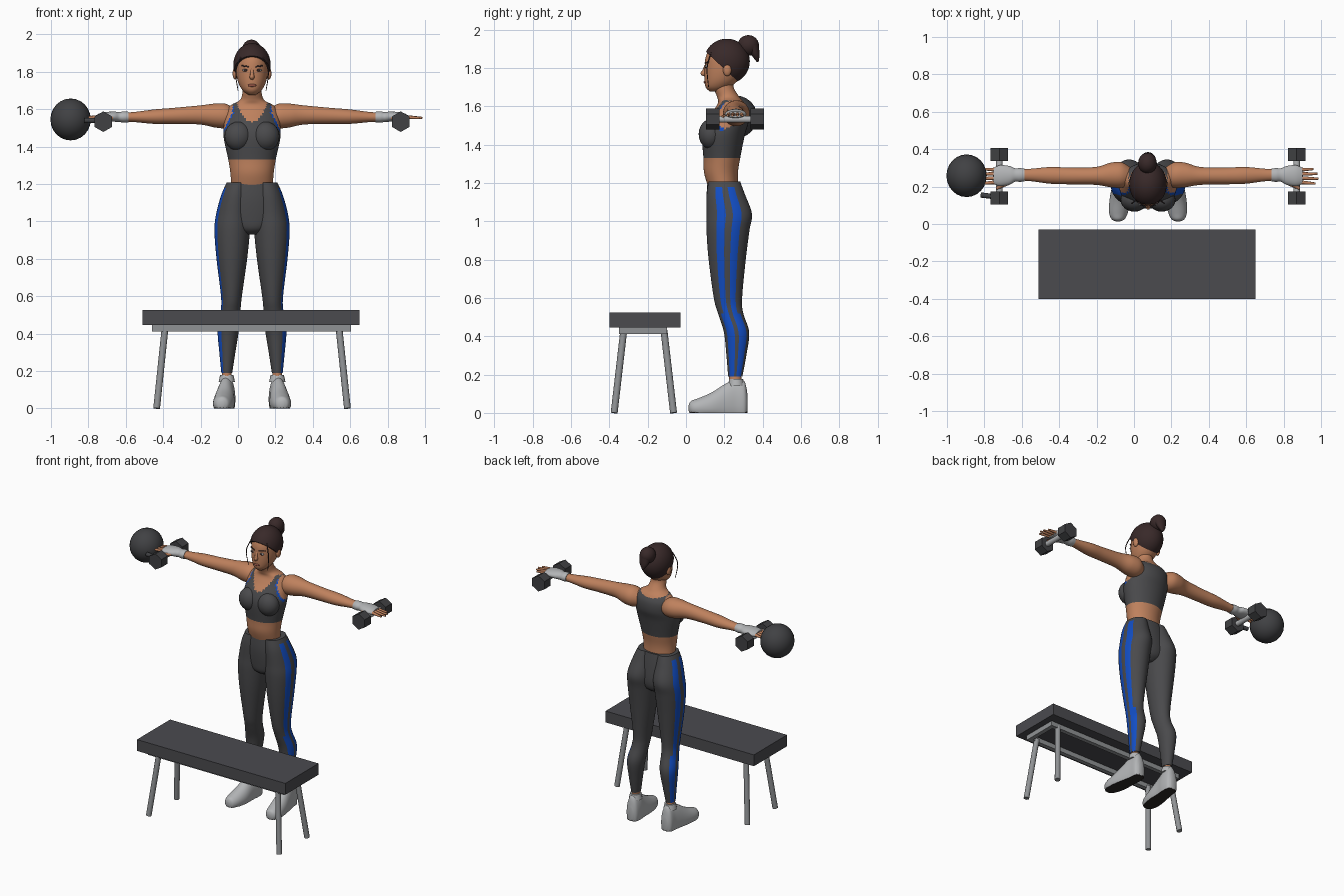
import bpy, bmesh, math
from mathutils import Vector, Matrix

if "Cube" in bpy.data.objects:
    bpy.data.objects.remove(bpy.data.objects["Cube"])

MID = 0.075  # the figure's own centre line in x


def material(name, r, g, b):
    m = bpy.data.materials.new(name)
    m.use_nodes = True
    m.diffuse_color = (r, g, b, 1)
    m.node_tree.nodes["Principled BSDF"].inputs["Base Color"].default_value = (r, g, b, 1)
    return m


SKIN = material("skin", .52, .22, .11)
HAIR = material("dark hair", .04, .022, .022)
FABRIC = material("charcoal fabric", .068, .068, .072)
BLUE = material("blue stripe", .006, .075, .55)
PALE = material("pale grey", .45, .46, .47)
PADDING = material("bench padding", .07, .07, .078)
IRON = material("dark iron", .052, .053, .057)
STEEL = material("steel", .28, .29, .3)
SOLE = material("dark sole", .025, .02, .019)
LIPS = material("lips", .3, .09, .06)


def finish(name, bm, mats, smooth=True):
    bmesh.ops.recalc_face_normals(bm, faces=bm.faces[:])
    me = bpy.data.meshes.new(name)
    bm.to_mesh(me)
    bm.free()
    for m in mats:
        me.materials.append(m)
    ob = bpy.data.objects.new(name, me)
    bpy.context.collection.objects.link(ob)
    if smooth:
        bpy.ops.object.select_all(action='DESELECT')
        ob.select_set(True)
        bpy.context.view_layer.objects.active = ob
        bpy.ops.object.shade_smooth_by_angle(angle=math.radians(45))
    return ob


def spline(rows, k):
    """Smooth in-between rows through the given ones."""
    pts = [rows[0]] + list(rows) + [rows[-1]]
    out = []
    for a, b, c, d in zip(pts, pts[1:], pts[2:], pts[3:]):
        for j in range(k):
            t = j / k
            out.append([q + t * (r - p + t * (2*p - 5*q + 4*r - s + t * (3*(q - r) + s - p))) / 2
                        for p, q, r, s in zip(a, b, c, d)])
    return out + [list(rows[-1])]


def loft(name, axis, rows, mats, side=1, n=32, k=5, paint=None):
    """Oval sections along an axis; a row is position, two centres, two radii.
    x offsets are measured from the centre line, angle zero faces outward."""
    bm = bmesh.new()
    rings = []
    for t, u, v, ru, rv in spline(rows, k):
        ring = []
        for i in range(n):
            a = math.tau * (i + .5) / n
            p, q = u + ru * math.cos(a), v + rv * math.sin(a)
            x, y, z = {'z': (p, q, t), 'x': (t, p, q), 'y': (p, t, q)}[axis]
            ring.append(bm.verts.new((MID + side * x, y, max(z, 0))))
        rings.append(ring)
    for lo, hi in zip(rings, rings[1:]):
        for i in range(n):
            j = (i + 1) % n
            f = bm.faces.new((lo[i], lo[j], hi[j], hi[i]))
            if paint:
                angle = (i + 1) * 360 / n
                f.material_index = paint(f.calc_center_median(), min(angle, 360 - angle))
    bm.faces.new(rings[0])
    bm.faces.new(rings[-1])
    return finish(name, bm, mats)


def ellipsoid(name, loc, radii, mat, seg=24, smooth=True):
    bm = bmesh.new()
    bmesh.ops.create_uvsphere(bm, u_segments=seg, v_segments=seg // 2, radius=1,
                              matrix=Matrix.Translation(loc) @ Matrix.Diagonal((*radii, 1)))
    return finish(name, bm, [mat], smooth)


def box(name, x, y, z, mat):
    bm = bmesh.new()
    mid = [(a + b) / 2 for a, b in (x, y, z)]
    size = [b - a for a, b in (x, y, z)]
    bmesh.ops.create_cube(bm, size=1, matrix=Matrix.Translation(mid) @ Matrix.Diagonal((*size, 1)))
    return finish(name, bm, [mat], False)


def rod(name, a, b, r, mat, sides=16, tip=None):
    a, b = Vector(a), Vector(b)
    d = b - a
    bm = bmesh.new()
    bmesh.ops.create_cone(bm, cap_ends=True, segments=sides, radius1=r, radius2=tip or r, depth=d.length,
                          matrix=Matrix.Translation((a + b) / 2) @ d.to_track_quat('Z', 'Y').to_matrix().to_4x4())
    return finish(name, bm, [mat])


# Bench: pad, hollow rail frame and splayed legs
box("bench_pad", (-.51, .65), (-.4, -.03), (.445, .525), PADDING)
for y in (-.35, -.13):
    box("bench_long_rail", (-.46, .605), (y, y + .03), (.412, .445), STEEL)
for x in (-.46, .575):
    box("bench_end_rail", (x, x + .03), (-.32, -.13), (.412, .445), STEEL)
for s in (-1, 1):
    for e in (-1, 1):
        rod("bench_leg", (.075 + s * .51, -.22 + e * .155, 0),
            (.075 + s * .465, -.22 + e * .105, .43), .018, STEEL)


# Torso with a cropped top painted on
def top_paint(c, angle):
    d = abs(c.x - MID)
    if c.z < 1.33 or c.z > 1.635:
        return 0
    neckline = 1.53 + 15 * d * d if c.y < .22 else 1.61 + 2 * d * d
    if c.z > neckline:
        return 0
    armhole = .105 + max(0, 1.58 - c.z) * .5
    if c.z > 1.47 and d > armhole:
        return 0
    return 2 if c.z > 1.43 and c.y < .2 and d > armhole - .008 else 1


loft("torso", 'z', [(1.16, 0, .198, .11, .075), (1.25, 0, .183, .115, .088), (1.33, 0, .187, .127, .096),
                    (1.45, 0, .195, .152, .112), (1.52, 0, .215, .15, .112), (1.58, 0, .235, .14, .09),
                    (1.62, 0, .235, .115, .068), (1.65, 0, .22, .064, .058), (1.7, 0, .197, .05, .052),
                    (1.76, 0, .2, .05, .05)],
     [SKIN, FABRIC, BLUE], n=72, k=8, paint=top_paint)
loft("leggings_hips", 'z', [(1.207, 0, .198, .133, .086), (1.12, 0, .203, .155, .096),
                            (1.02, 0, .212, .16, .097), (.96, 0, .212, .11, .085),
                            (.93, 0, .212, .04, .05)], [FABRIC], n=48)


# Two side stripes that widen towards the ankle
def stripe_paint(c, angle):
    return int(6 < angle < (35 if c.z > .52 else 52) and c.z < 1.175)


def shoe_paint(c, angle):
    return int(c.z < .004)


for s, word in ((1, "left_"), (-1, "right_")):
    def sx(d):
        return MID + s * d

    # Legs and feet
    loft(word + "legging", 'z',
         [(1.207, .075, .2, .061, .083), (1.14, .088, .208, .077, .1), (1.04, .1, .226, .092, .118),
          (.95, .106, .219, .095, .112), (.8, .108, .215, .082, .097), (.6, .11, .219, .056, .074),
          (.52, .115, .233, .053, .066), (.42, .127, .264, .057, .066), (.3, .132, .263, .043, .052),
          (.19, .135, .257, .029, .037)], [FABRIC, BLUE], s, n=60, k=6, paint=stripe_paint)
    loft(word + "ankle", 'z', [(.22, .135, .257, .025, .031), (.1, .135, .257, .028, .033)], [SKIN], s)
    loft(word + "shoe", 'y',
         [(.322, .135, .05, .02, .04), (.305, .135, .05, .04, .115), (.26, .135, .05, .046, .125),
          (.21, .142, .045, .049, .11), (.13, .15, .03, .056, .075), (.06, .158, .025, .05, .05),
          (.025, .16, .025, .034, .036), (.014, .16, .025, .012, .015)], [PALE, SOLE], s, paint=shoe_paint)
    rod(word + "shoe_collar", (sx(.135), .262, .14), (sx(.135), .262, .178), .044, PALE, tip=.036)

    # Bust, arm and gloved hand
    ellipsoid(word + "bust", (sx(.073), .13, 1.455), (.074, .064, .078), FABRIC)
    loft(word + "arm", 'x',
         [(.09, .255, 1.555, .045, .045), (.14, .262, 1.563, .068, .066), (.2, .262, 1.566, .066, .064),
          (.28, .257, 1.569, .048, .051), (.42, .257, 1.564, .045, .043), (.52, .26, 1.56, .045, .039),
          (.62, .262, 1.558, .034, .028), (.69, .262, 1.557, .029, .024)], [SKIN], s)
    loft(word + "glove", 'x',
         [(.66, .262, 1.558, .034, .028), (.685, .262, 1.558, .037, .03), (.71, .262, 1.558, .036, .027),
          (.74, .26, 1.56, .05, .027), (.79, .259, 1.56, .056, .024), (.825, .257, 1.558, .044, .016)],
         [PALE], s)
    for i, reach in enumerate((.085, .1, .095, .075)):
        f = i - 1.5
        rod(word + "finger", (sx(.81), .257 + f * .022, 1.559),
            (sx(.81 + reach), .255 + f * .026, 1.553), .011, SKIN, 12, .006)
    rod(word + "thumb", (sx(.75), .22, 1.555), (sx(.81), .19, 1.545), .013, SKIN, 12, .008)

    # Dumbbell held across the palm
    hx = sx(.795)
    rod(word + "dumbbell_bar", (hx, .15, 1.533), (hx, .36, 1.533), .018, PALE)
    for y in (.105, .337):
        rod(word + "dumbbell_head", (hx, y, 1.533), (hx, y + .07, 1.533), .055, IRON, 6)

    # Features on each side of the face
    ellipsoid(word + "ear", (sx(.09), .215, 1.79), (.014, .022, .032), SKIN)
    ellipsoid(word + "eye", (sx(.035), .108, 1.808), (.017, .008, .007), PALE)
    ellipsoid(word + "iris", (sx(.035), .102, 1.808), (.008, .004, .007), HAIR)
    rod(word + "brow", (sx(.018), .1, 1.827), (sx(.056), .117, 1.832), .004, HAIR, 8)
    loft(word + "hair_wisp", 'z', [(1.88, .06, .13, .004, .004), (1.8, .087, .11, .003, .003),
                                   (1.7, .075, .118, .002, .002)], [HAIR], s, n=8)

# Head and face
loft("head", 'z', [(1.677, 0, .155, .02, .03), (1.7, 0, .166, .05, .064), (1.74, 0, .186, .073, .09),
                   (1.8, 0, .205, .086, .108), (1.86, 0, .213, .085, .11), (1.91, 0, .215, .064, .083),
                   (1.94, 0, .215, .025, .03)], [SKIN])
ellipsoid("nose", (MID, .097, 1.773), (.013, .021, .016), SKIN)
rod("nose_bridge", (MID, .104, 1.815), (MID, .092, 1.776), .007, SKIN, 12, .011)
ellipsoid("mouth", (MID, .1, 1.727), (.023, .008, .008), LIPS)

# Hair cap cut along a sloping hairline, with bun and tail
bm = bmesh.new()
bmesh.ops.create_uvsphere(bm, u_segments=40, v_segments=24, radius=1,
                          matrix=Matrix.Translation((MID, .213, 1.835)) @ Matrix.Diagonal((.1, .12, .118, 1)))
bmesh.ops.bisect_plane(bm, geom=bm.verts[:] + bm.edges[:] + bm.faces[:], plane_co=(MID, .265, 1.735),
                       plane_no=(0, .93, 1), clear_inner=True)
bmesh.ops.holes_fill(bm, edges=[e for e in bm.edges if e.is_boundary])
finish("hair", bm, [HAIR])
ellipsoid("hair_bun", (MID - .003, .325, 1.918), (.05, .056, .054), HAIR)
loft("hair_tail", 'z', [(1.92, 0, .345, .042, .035), (1.87, 0, .362, .03, .022),
                        (1.832, 0, .374, .005, .005)], [HAIR])

# Exercise ball and its peg beside the right hand
ellipsoid("exercise_ball", (-.895, .258, 1.545), (.108, .114, .112), IRON)
rod("ball_peg", (-.82, .155, 1.54), (-.76, .148, 1.54), .014, IRON)
